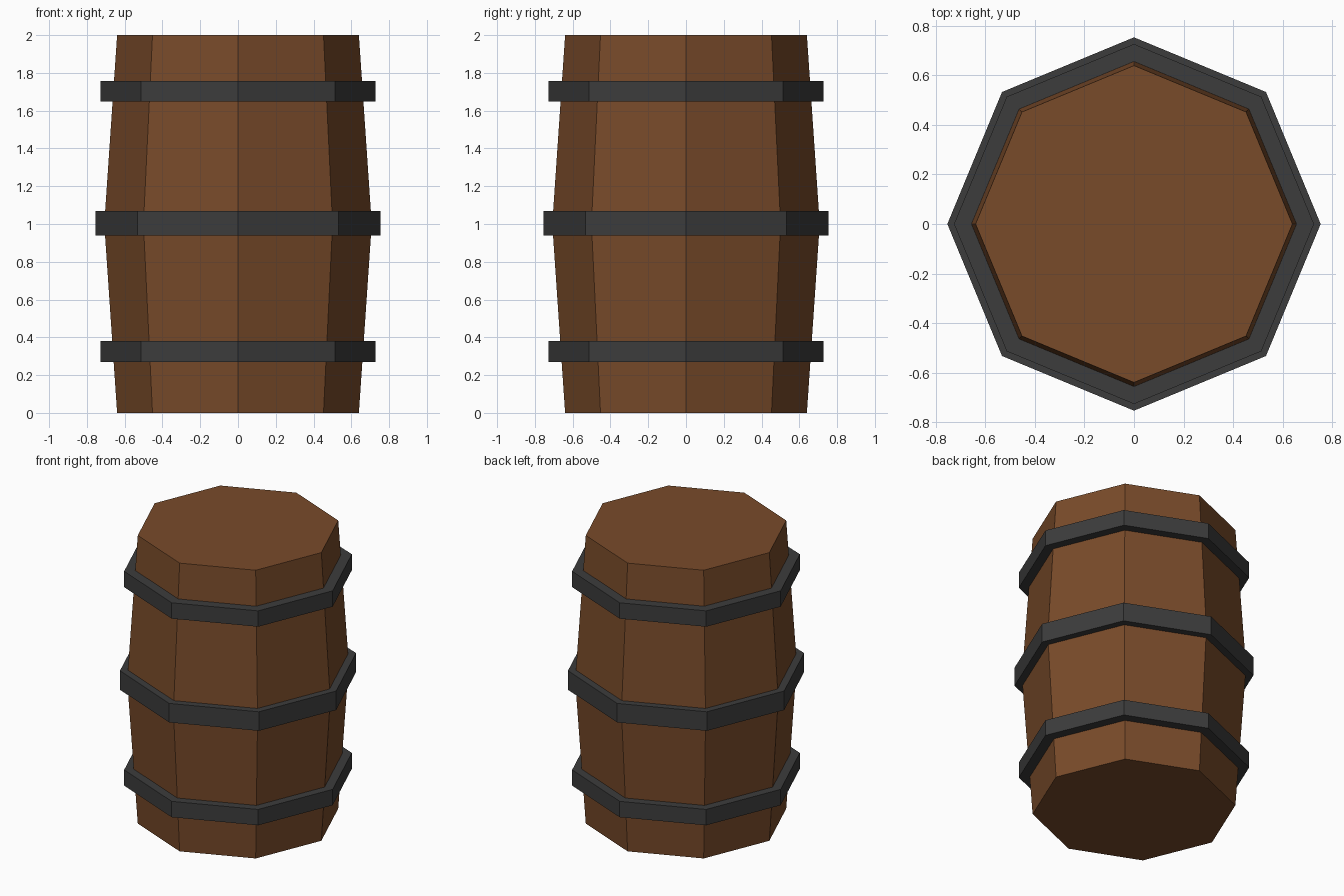
import bpy, bmesh
from math import cos, sin, pi

if "Cube" in bpy.data.objects:
    bpy.data.objects.remove(bpy.data.objects["Cube"])

SIDES = 8


def material(name, color):
    m = bpy.data.materials.new(name)
    m.diffuse_color = (*color, 1)
    m.use_nodes = True
    m.node_tree.nodes["Principled BSDF"].inputs["Base Color"].default_value = m.diffuse_color
    return m


def lathe(name, profile, mat, ring=False):
    """Octagonal revolve of (radius, z) points: capped solid, or closed ring."""
    bm = bmesh.new()
    loops = [[bm.verts.new((r * cos(2 * pi * i / SIDES), r * sin(2 * pi * i / SIDES), z))
              for i in range(SIDES)] for r, z in profile]
    pairs = list(zip(loops, loops[1:]))
    if ring:
        pairs.append((loops[-1], loops[0]))
    else:
        bm.faces.new(loops[0])
        bm.faces.new(loops[-1])
    for a, b in pairs:
        for i in range(SIDES):
            j = (i + 1) % SIDES
            bm.faces.new((a[i], a[j], b[j], b[i]))
    bmesh.ops.recalc_face_normals(bm, faces=bm.faces)
    mesh = bpy.data.meshes.new(name)
    bm.to_mesh(mesh)
    bm.free()
    mesh.materials.append(mat)
    obj = bpy.data.objects.new(name, mesh)
    bpy.context.collection.objects.link(obj)
    return obj


wood = material("wood", (0.19, 0.07, 0.023))
iron = material("iron", (0.045, 0.045, 0.045))

# Bulging wooden body with flat ends
lathe("barrel_body", [(0.64, 0), (0.708, 1), (0.64, 2)], wood)

# Three iron hoops, inner edge sunk into the wood
for name, z0, z1, outer in (("lower_hoop", 0.27, 0.38, 0.727),
                            ("middle_hoop", 0.938, 1.07, 0.754),
                            ("upper_hoop", 1.648, 1.758, 0.727)):
    inner = outer - 0.08
    lathe(name, [(inner, z0), (outer, z0), (outer, z1), (inner, z1)], iron, ring=True)
